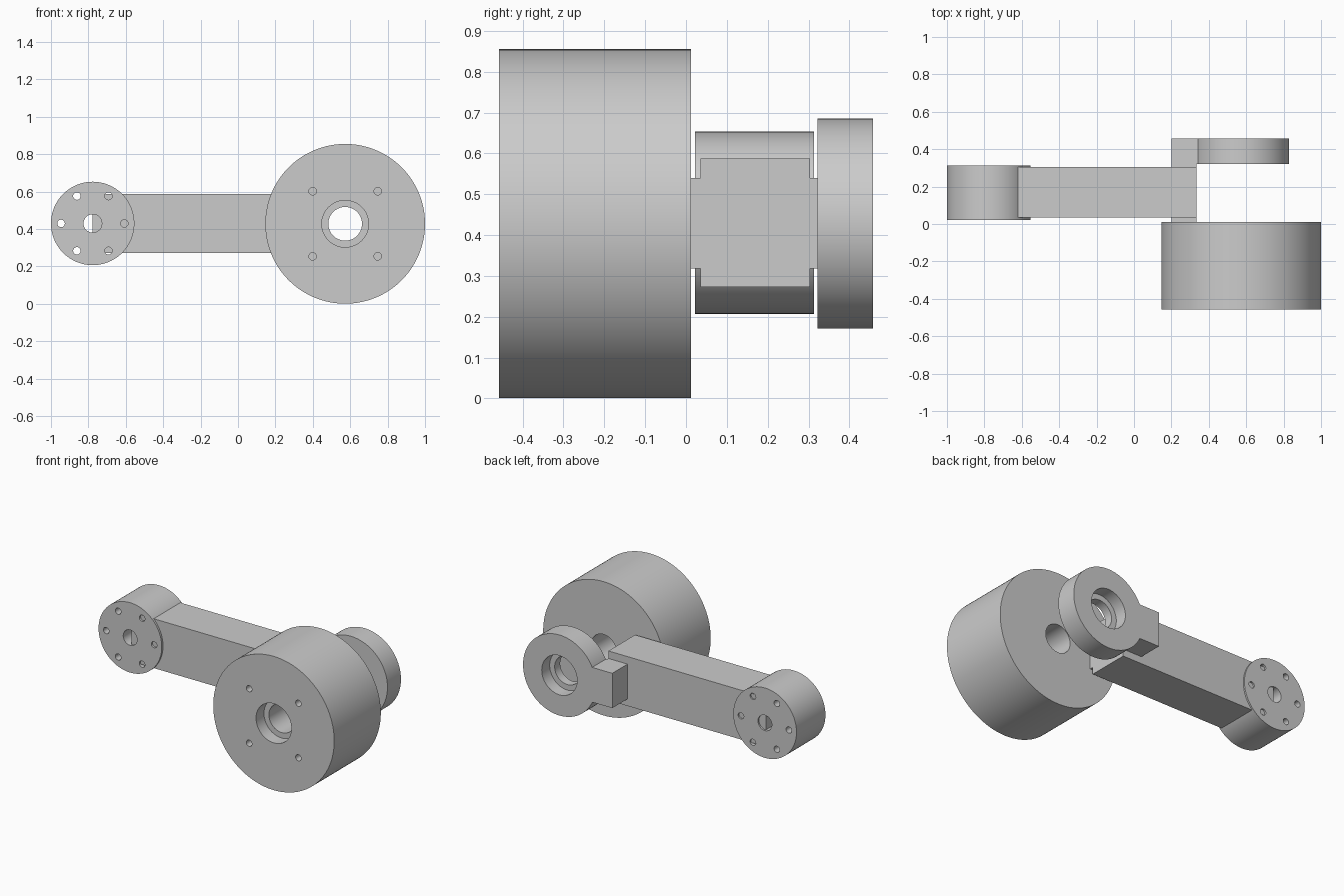
import bpy
import math
from mathutils import Vector

cube = bpy.data.objects.get("Cube")
if cube:
    bpy.data.objects.remove(cube, do_unlink=True)

grey = bpy.data.materials.new("plain grey")
grey.use_nodes = True
grey.diffuse_color = (0.6, 0.6, 0.6, 1)
grey.node_tree.nodes["Principled BSDF"].inputs["Base Color"].default_value = (0.6, 0.6, 0.6, 1)

MID = 0.428       # height of the common centre line
MOTOR_X = 0.573
WRIST_X = -0.777


def cylinder(name, x, z, radius, y0, y1, sides=96):
    """Cylinder lying along y."""
    bpy.ops.mesh.primitive_cylinder_add(
        vertices=sides, radius=radius, depth=y1 - y0,
        location=(x, (y0 + y1) / 2, z), rotation=(math.pi / 2, 0, 0))
    ob = bpy.context.object
    ob.name = name
    ob.data.materials.append(grey)
    return ob


def box(name, low, high):
    low, high = Vector(low), Vector(high)
    bpy.ops.mesh.primitive_cube_add(size=1, location=(low + high) / 2)
    ob = bpy.context.object
    ob.name = name
    ob.scale = high - low
    bpy.ops.object.transform_apply(location=False, rotation=False, scale=True)
    ob.data.materials.append(grey)
    return ob


def drill(ob, x, z, radius, y0, y1, sides=64):
    """Cut a round hole along y."""
    cutter = cylinder("hole_cutter", x, z, radius, y0, y1, sides)
    cutter.hide_render = True
    mod = ob.modifiers.new("hole", "BOOLEAN")
    mod.operation = "DIFFERENCE"
    mod.solver = "EXACT"
    mod.object = cutter
    bpy.context.view_layer.objects.active = ob
    bpy.ops.object.modifier_apply(modifier=mod.name)
    bpy.data.objects.remove(cutter, do_unlink=True)


def smooth(ob):
    bpy.ops.object.select_all(action="DESELECT")
    ob.select_set(True)
    bpy.context.view_layer.objects.active = ob
    bpy.ops.object.shade_smooth_by_angle(angle=math.radians(30))


# Large drum with a stepped bore and four blind bolt holes
drum = cylinder("drum", MOTOR_X, MID, 0.427, -0.458, 0.012, 128)
drill(drum, MOTOR_X, MID, 0.09, -0.6, 0.1)
drill(drum, MOTOR_X, MID, 0.125, -0.6, -0.378)
for sx in (-1, 1):
    for sz in (-1, 1):
        drill(drum, MOTOR_X + sx * 0.174, MID + sz * 0.174, 0.02, -0.6, -0.36, 24)
smooth(drum)

# Rear bearing ring with its bore stepped from the back
ring = cylinder("bearing_ring", MOTOR_X, MID, 0.257, 0.322, 0.458)
drill(ring, MOTOR_X, MID, 0.09, 0.2, 0.6)
drill(ring, MOTOR_X, MID, 0.125, 0.378, 0.6)
smooth(ring)

# Wrist cylinder with a centre hole and a circle of six bolt holes
wrist = cylinder("wrist_cylinder", WRIST_X, MID + 0.002, 0.223, 0.022, 0.314)
drill(wrist, WRIST_X, MID + 0.002, 0.049, -0.1, 0.5)
for i in range(6):
    a = i * math.pi / 3
    drill(wrist, WRIST_X + 0.169 * math.cos(a), MID + 0.002 + 0.169 * math.sin(a),
          0.02, -0.1, 0.5, 24)
smooth(wrist)

# Arm, running into the middle of the wrist cylinder
box("arm", (WRIST_X, 0.035, 0.273), (0.335, 0.304, 0.588))

# Mounting pads and tab joining the arm to the drum and the ring
box("drum_pad", (0.2, 0.012, 0.318), (0.335, 0.035, 0.54))
box("ring_pad", (0.2, 0.304, 0.318), (0.335, 0.322, 0.54))
box("ring_tab", (0.2, 0.322, 0.318), (0.36, 0.458, 0.54))
